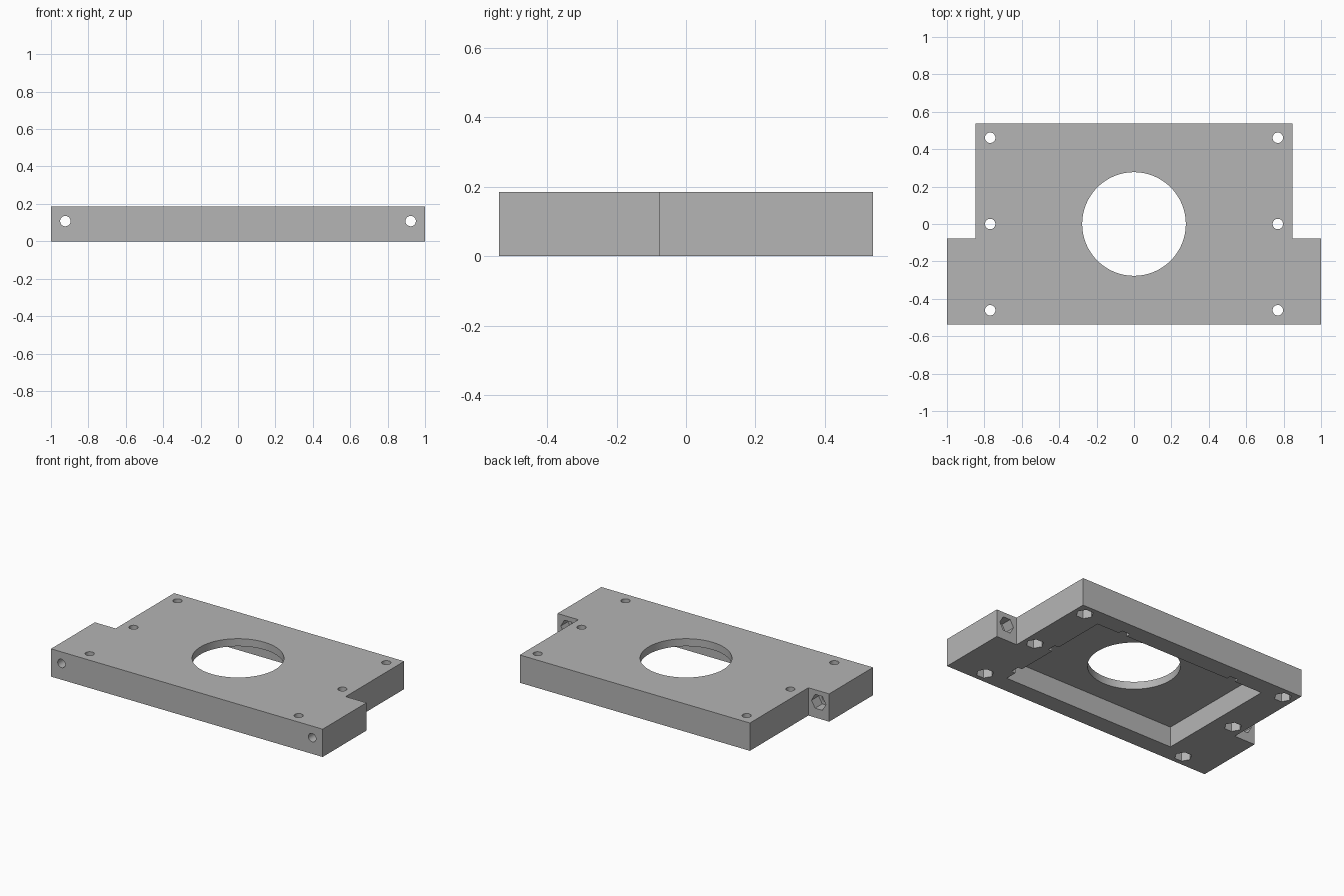
import bpy, bmesh, math
from mathutils import Matrix

cube = bpy.data.objects.get("Cube")
if cube:
    bpy.data.objects.remove(cube, do_unlink=True)

HEIGHT = 0.185
DEPTH = 0.538      # half depth
FLOOR = 0.135      # pocket ceiling height

grey = bpy.data.materials.new("plain grey")
grey.use_nodes = True
grey.diffuse_color = (0.46, 0.46, 0.46, 1)
grey.node_tree.nodes["Principled BSDF"].inputs["Base Color"].default_value = (0.46, 0.46, 0.46, 1)


def make_object(name, bm):
    mesh = bpy.data.meshes.new(name)
    bmesh.ops.recalc_face_normals(bm, faces=bm.faces[:])
    bm.to_mesh(mesh)
    bm.free()
    mesh.materials.append(grey)
    ob = bpy.data.objects.new(name, mesh)
    bpy.context.scene.collection.objects.link(ob)
    return ob


def prism(name, outline, z0, z1):
    bm = bmesh.new()
    face = bm.faces.new([bm.verts.new((x, y, z0)) for x, y in outline])
    ext = bmesh.ops.extrude_face_region(bm, geom=[face])
    top = [g for g in ext["geom"] if isinstance(g, bmesh.types.BMVert)]
    bmesh.ops.translate(bm, verts=top, vec=(0, 0, z1 - z0))
    return make_object(name, bm)


def box(name, x0, x1, y0, y1, z0, z1):
    return prism(name, [(x0, y0), (x1, y0), (x1, y1), (x0, y1)], z0, z1)


def rod(name, radius, sides, centre, length, along_y=False):
    # Round or six-sided bar; its first corner points along x
    bm = bmesh.new()
    turn = Matrix.Rotation(math.pi / 2, 4, "X") if along_y else Matrix()
    outline = [(radius * math.cos(a), radius * math.sin(a))
               for a in (math.tau * i / sides for i in range(sides))]
    ends = [[bm.verts.new((x, y, z)) for x, y in outline] for z in (-length / 2, length / 2)]
    bm.faces.new(ends[0])
    bm.faces.new(ends[1])
    for i in range(sides):
        j = (i + 1) % sides
        bm.faces.new((ends[0][i], ends[0][j], ends[1][j], ends[1][i]))
    bmesh.ops.transform(bm, matrix=Matrix.Translation(centre) @ turn, verts=bm.verts[:])
    return make_object(name, bm)


def cut(body, cutter):
    mod = body.modifiers.new("cut", "BOOLEAN")
    mod.operation = "DIFFERENCE"
    mod.solver = "EXACT"
    mod.object = cutter
    cutter.hide_render = True
    bpy.context.view_layer.objects.active = body
    bpy.ops.object.modifier_apply(modifier=mod.name)
    bpy.data.objects.remove(cutter, do_unlink=True)


# Plate with two side ears
half = [(1, -DEPTH), (1, -0.077), (0.847, -0.077), (0.847, DEPTH)]
plate = prism("mounting_plate", half + [(-x, y) for x, y in reversed(half)], 0, HEIGHT)

# Underside pocket with small clearance notches in its left and back rims
cut(plate, box("pocket", -0.635, 0.635, -0.42, 0.42, -0.05, FLOOR))
for y in (-0.34, 0):
    cut(plate, box("side_notch", 0.6, 0.665, y, y + 0.06, -0.05, FLOOR))
for x in (-0.43, 0.41):
    cut(plate, box("back_notch", x, x + 0.06, 0.4, 0.45, -0.05, FLOOR))

# Central opening
cut(plate, rod("opening", 0.277, 96, (0, 0, 0.1), 0.5))

for side in (-1, 1):
    # Vertical screw holes with six-sided nut recesses underneath
    for y in (-0.461, 0, 0.461):
        cut(plate, rod("screw_hole", 0.028, 24, (side * 0.769, y, 0.1), 0.5))
        cut(plate, rod("nut_recess", 0.053, 6, (side * 0.769, y, 0), 0.15))
    # Horizontal screw holes through the ears, nut recesses behind
    cut(plate, rod("ear_hole", 0.028, 24, (side * 0.923, -0.3, 0.108), 0.6, True))
    cut(plate, rod("ear_nut_recess", 0.053, 6, (side * 0.923, -0.077, 0.108), 0.15, True))

# Smooth round walls, sharp plate edges
bpy.ops.object.select_all(action="DESELECT")
plate.select_set(True)
bpy.context.view_layer.objects.active = plate
bpy.ops.object.shade_smooth_by_angle(angle=math.radians(30))
